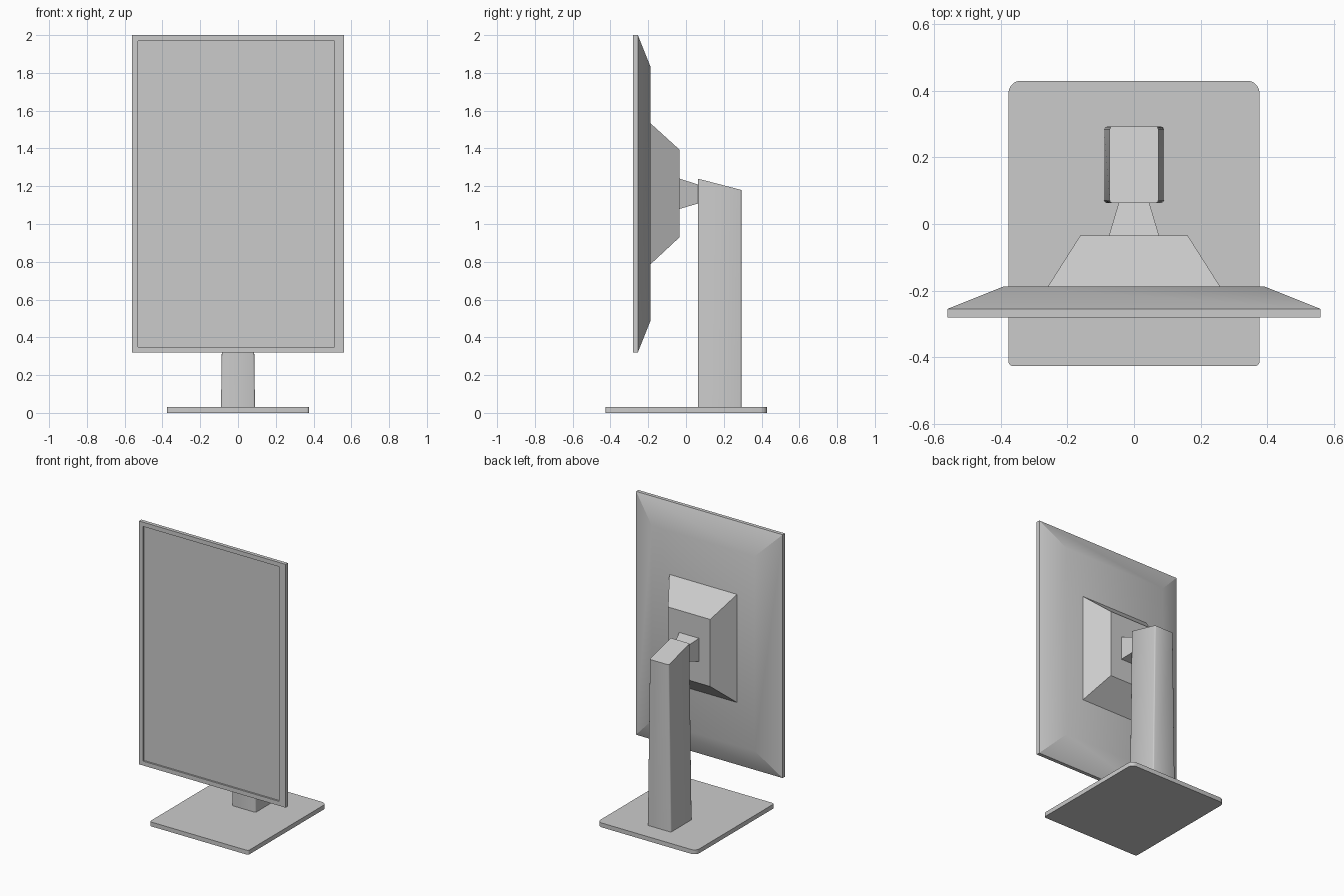
import bpy, bmesh, math

if "Cube" in bpy.data.objects:
    bpy.data.objects.remove(bpy.data.objects["Cube"])


def make(name, loops, smooth=None):
    """Skin a list of equal-length vertex loops and cap both ends."""
    bm = bmesh.new()
    rings = [[bm.verts.new(p) for p in loop] for loop in loops]
    n = len(rings[0])
    for a, b in zip(rings, rings[1:]):
        for i in range(n):
            j = (i + 1) % n
            bm.faces.new((a[i], a[j], b[j], b[i]))
    bm.faces.new(rings[0])
    bm.faces.new(rings[-1])
    bmesh.ops.recalc_face_normals(bm, faces=bm.faces)
    mesh = bpy.data.meshes.new(name)
    bm.to_mesh(mesh)
    bm.free()
    obj = bpy.data.objects.new(name, mesh)
    bpy.context.collection.objects.link(obj)
    if smooth:
        bpy.ops.object.select_all(action='DESELECT')
        bpy.context.view_layer.objects.active = obj
        obj.select_set(True)
        bpy.ops.object.shade_smooth_by_angle(angle=math.radians(smooth))
    return obj


def rect(y, x0, x1, z0, z1):
    """Upright rectangle facing the y axis."""
    return [(x0, y, z0), (x1, y, z0), (x1, y, z1), (x0, y, z1)]


def rounded(x, y0, y1, r_front, r_back, seg):
    """Flat rounded rectangle outline with separate front and back radii."""
    pts = []
    for sx, y, sy, r, a0 in ((1, y0, -1, r_front, 270), (1, y1, 1, r_back, 0),
                             (-1, y1, 1, r_back, 90), (-1, y0, -1, r_front, 180)):
        for i in range(seg + 1):
            a = math.radians(a0 + 90 * i / seg)
            pts.append((sx * (x - r) + r * math.cos(a), y - sy * r + r * math.sin(a)))
    return pts


# screen housing: recessed display, bezel, rim, sloped back
make("screen_housing", [
    rect(-0.268, -0.53, 0.51, 0.35, 1.97),
    rect(-0.28, -0.53, 0.51, 0.35, 1.97),
    rect(-0.28, -0.56, 0.56, 0.32, 2.0),
    rect(-0.255, -0.56, 0.56, 0.32, 2.0),
    rect(-0.188, -0.393, 0.393, 0.488, 1.832),
], smooth=30)

# tapered rear mount
make("rear_mount", [rect(-0.19, -0.26, 0.26, 0.785, 1.535),
                    rect(-0.034, -0.161, 0.161, 0.93, 1.393)])

# neck joining the mount to the column
make("neck", [rect(-0.034, -0.075, 0.075, 1.08, 1.24),
              rect(0.07, -0.044, 0.044, 1.11, 1.207)])

# column: slightly narrower at its slanted top
outline = rounded(0.09, 0.063, 0.293, 0.008, 0.008, 2)
make("column", [[(x, y, 0.03) for x, y in outline],
                [(x * 0.81, y, 1.24 - (y - 0.063) * 0.26) for x, y in outline]], smooth=50)

# base plate: small front corner radius, larger back radius
plate = rounded(0.377, -0.427, 0.43, 0.015, 0.037, 5)
make("base_plate", [[(x, y, z) for x, y in plate] for z in (0.0, 0.03)], smooth=30)
